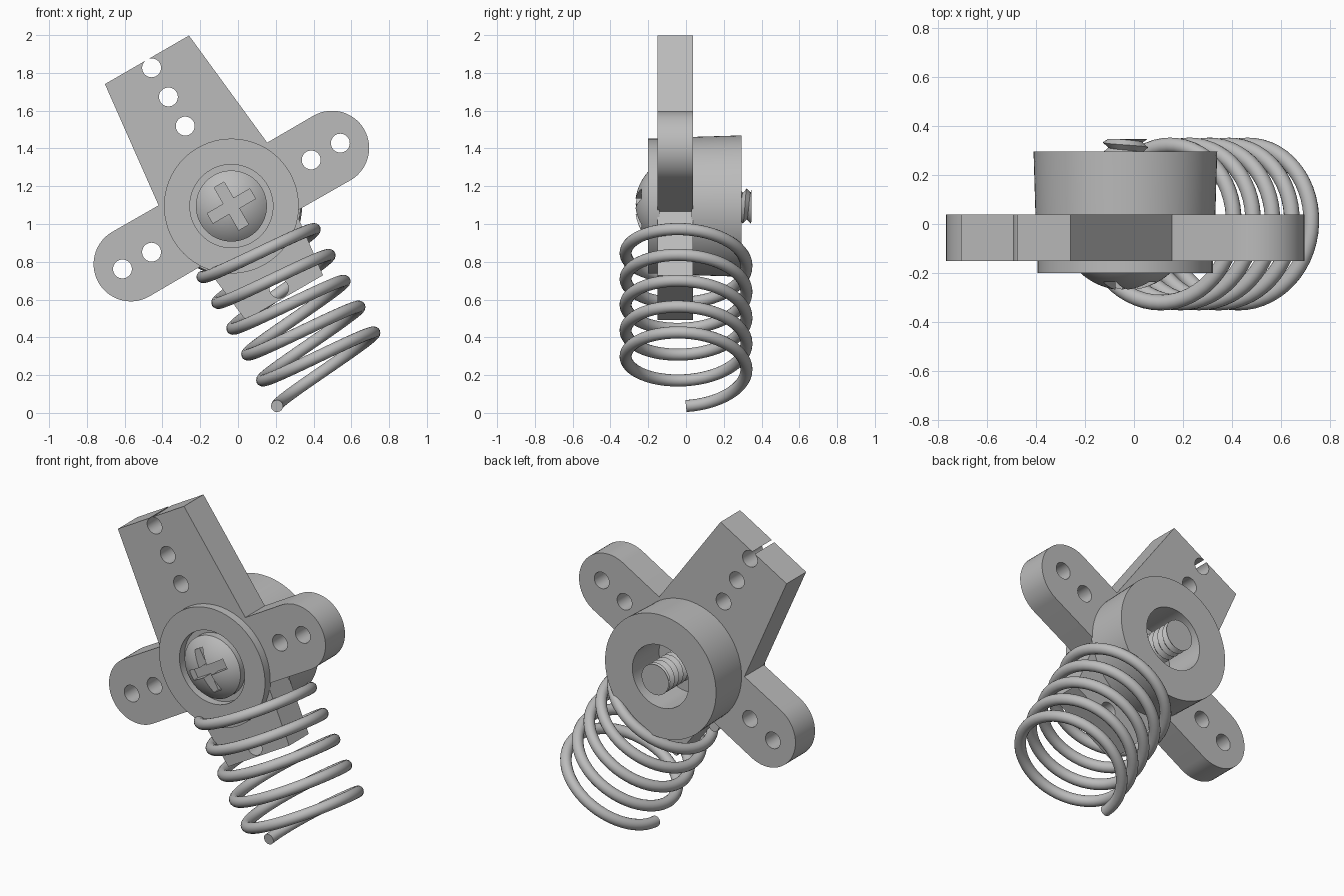
import bpy, bmesh
from math import sin, cos, pi, radians

if "Cube" in bpy.data.objects:
    bpy.data.objects.remove(bpy.data.objects["Cube"], do_unlink=True)

HUB = (-0.035, 0, 1.095)
TILT = (0, radians(-30), 0)

grey = bpy.data.materials.new("Plain grey")
grey.use_nodes = True
grey.diffuse_color = (0.5, 0.5, 0.5, 1)
grey.node_tree.nodes["Principled BSDF"].inputs["Base Color"].default_value = (0.5, 0.5, 0.5, 1)


def place(name, data):
    obj = bpy.data.objects.new(name, data)
    bpy.context.collection.objects.link(obj)
    obj.location, obj.rotation_euler = HUB, TILT
    data.materials.append(grey)
    return obj


def finish(name, bm):
    bmesh.ops.recalc_face_normals(bm, faces=bm.faces)
    mesh = bpy.data.meshes.new(name)
    bm.to_mesh(mesh)
    bm.free()
    return place(name, mesh)


def select(obj):
    bpy.ops.object.select_all(action='DESELECT')
    obj.select_set(True)
    bpy.context.view_layer.objects.active = obj


def smooth(obj):
    select(obj)
    bpy.ops.object.shade_smooth_by_angle(angle=radians(32))


def arc(cx, cz, r, start, end, steps):
    angles = [radians(start + (end - start) * i / steps) for i in range(steps + 1)]
    return [(cx + r * cos(a), cz + r * sin(a)) for a in angles]


def prism(name, outlines, y0, y1):
    """Extrude closed outlines along the hub axis."""
    bm = bmesh.new()
    for outline in outlines:
        face = bm.faces.new([bm.verts.new((x, y0, z)) for x, z in outline])
        new = bmesh.ops.extrude_face_region(bm, geom=[face], use_keep_orig=True)["geom"]
        bmesh.ops.translate(bm, vec=(0, y1 - y0, 0),
                            verts=[v for v in new if isinstance(v, bmesh.types.BMVert)])
    return finish(name, bm)


def lathe(name, profile, closed, steps=72):
    """Revolve (radius, y) points around the hub axis."""
    bm = bmesh.new()
    rings = [[bm.verts.new((r * cos(2 * pi * i / steps), y, r * sin(2 * pi * i / steps)))
              for i in range(steps)] for r, y in profile]
    pairs = list(zip(rings, rings[1:])) + ([(rings[-1], rings[0])] if closed else [])
    for a, b in pairs:
        for i in range(steps):
            j = (i + 1) % steps
            bm.faces.new((a[i], a[j], b[j], b[i]))
    bmesh.ops.remove_doubles(bm, verts=bm.verts, dist=1e-5)
    return finish(name, bm)


def cut(obj, cutter):
    cutter.hide_render = True
    bpy.context.view_layer.update()
    mod = obj.modifiers.new("cut", 'BOOLEAN')
    mod.operation, mod.solver, mod.object = 'DIFFERENCE', 'EXACT', cutter
    select(obj)
    bpy.ops.object.modifier_apply(modifier=mod.name)
    bpy.data.objects.remove(cutter, do_unlink=True)


# Four-armed horn plate with drilled holes
half = [(0.237, -0.56), (0.28, -0.195)]
half += arc(0.615, 0, 0.197, -90, 90, 28)
half += [(0.332, 0.196), (0.257, 0.894)]
plate = prism("horn_plate", [half + [(-x, z) for x, z in reversed(half)]], -0.15, 0.038)
spots = [(s * d, 0) for s in (-1, 1) for d in (0.488, 0.666)]
spots += [(0, z) for z in (0.489, 0.667, 0.845, -0.504)]
cut(plate, prism("hole_cutter", [arc(x, z, 0.05, 0, 350, 35) for x, z in spots], -0.3, 0.2))
smooth(plate)

# Front rim and rear socket of the hub
smooth(lathe("front_rim", [(0.22, -0.2), (0.357, -0.2), (0.357, -0.14), (0.22, -0.14)], True))
smooth(lathe("rear_socket", [(0.19, 0.295), (0.374, 0.295), (0.366, 0.03), (0.19, 0.03)], True))

# Domed screw head with a cross slot
R = 0.273
dome = [(R * sin(a), R - 0.27 - R * cos(a)) for a in [0.76 * i / 12 for i in range(13)]]
head = lathe("screw_head", dome + [(0.188, -0.14), (0, -0.14)], False)
w, l = 0.03, 0.13
corner = [(l, -w), (l, w), (w, w)]
cross = []
for k in range(4):
    c, s = cos(k * pi / 2), sin(k * pi / 2)
    cross += [(x * c - z * s, x * s + z * c) for x, z in corner]
cut(head, prism("slot_cutter", [cross], -0.4, -0.195))
smooth(head)

# Threaded screw shank: helical rows alternating crest and root
bm = bmesh.new()
steps, pitch, tip = 32, 0.042, 0.347
rows = []
for k in range(-2, 20):
    row = []
    for i in range(steps + 1):
        a = 2 * pi * i / steps
        y = min(max(k * pitch / 2 + pitch * i / steps, 0), tip)
        r = 0.092 if k % 2 else 0.07
        row.append(bm.verts.new((r * cos(a), y, r * sin(a))))
    rows.append(row)
for a, b in zip(rows, rows[1:]):
    for i in range(steps):
        bm.faces.new((a[i], a[i + 1], b[i + 1], b[i]))
bm.faces.new(rows[-1][:-1])
bmesh.ops.remove_doubles(bm, verts=bm.verts, dist=1e-5)
smooth(finish("screw_thread", bm))

# Coil spring of five turns hanging below the hub
curve = bpy.data.curves.new("coil_spring", 'CURVE')
curve.dimensions = '3D'
curve.bevel_depth, curve.bevel_resolution = 0.032, 6
curve.use_fill_caps = True
path = curve.splines.new('POLY')
turns, per_turn = 5, 56
path.points.add(turns * per_turn)
for i, p in enumerate(path.points):
    t = i / per_turn
    a = pi - 2 * pi * t
    p.co = (0.32 * cos(a), 0.32 * sin(a), -1.038 + 0.158 * t, 1)
spring = place("coil_spring", curve)
select(spring)
bpy.ops.object.convert(target='MESH')
smooth(bpy.context.view_layer.objects.active)
